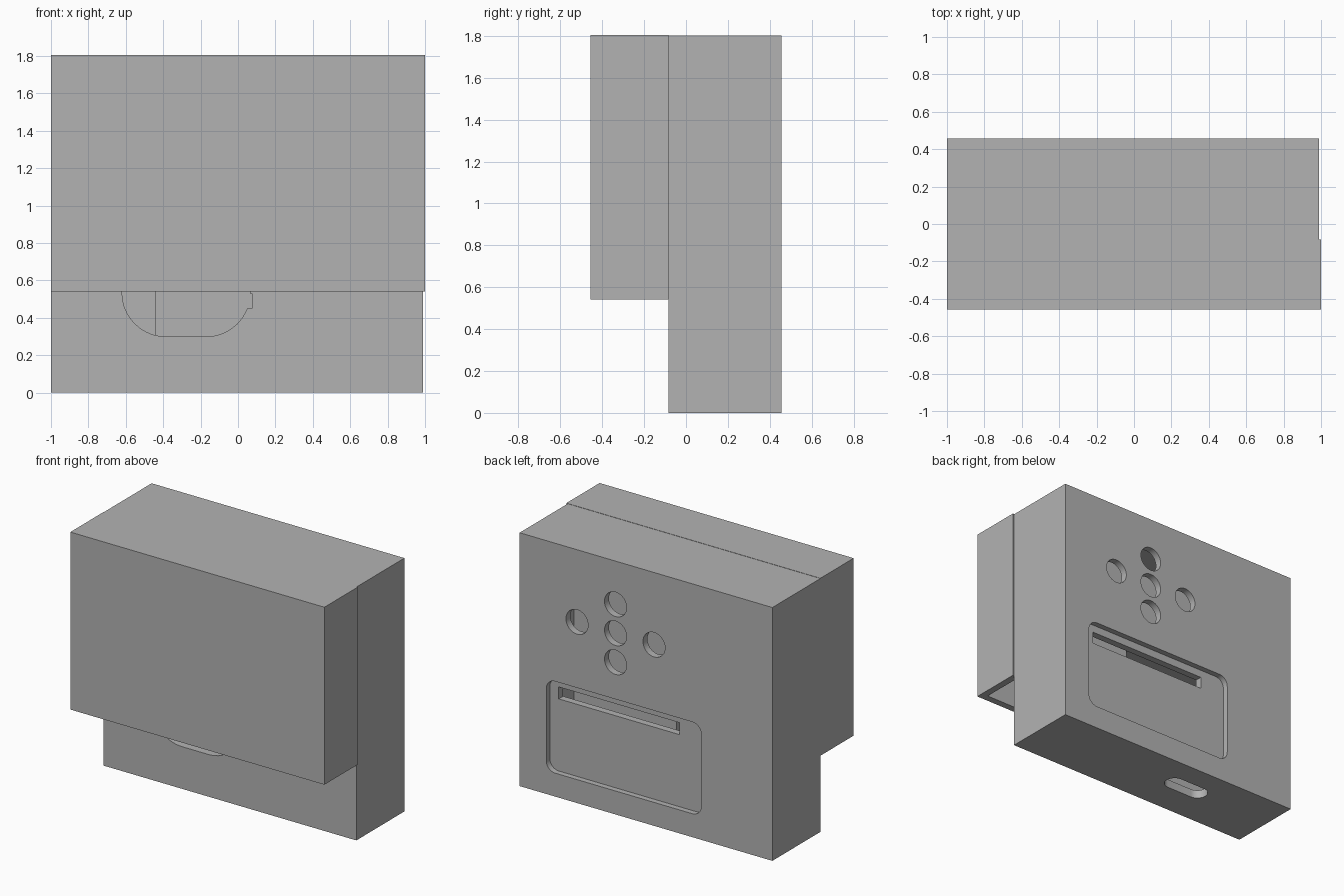
import bpy, bmesh, math
from mathutils import Vector

cube = bpy.data.objects.get("Cube")
if cube:
    bpy.data.objects.remove(cube, do_unlink=True)

grey = bpy.data.materials.new("plain grey")
grey.use_nodes = True
grey.diffuse_color = (0.45, 0.45, 0.45, 1)
grey.node_tree.nodes["Principled BSDF"].inputs["Base Color"].default_value = grey.diffuse_color


def prism(name, outline, axis, low, high):
    """Extrude a closed 2D outline along y (x, z points) or z (x, y points)."""
    bm = bmesh.new()
    place = (lambda p: (p[0], low, p[1])) if axis == "y" else (lambda p: (p[0], p[1], low))
    face = bm.faces.new([bm.verts.new(place(p)) for p in outline])
    out = bmesh.ops.extrude_face_region(bm, geom=[face])
    push = Vector((0, high - low, 0)) if axis == "y" else Vector((0, 0, high - low))
    bmesh.ops.translate(bm, vec=push, verts=[g for g in out["geom"] if isinstance(g, bmesh.types.BMVert)])
    bmesh.ops.recalc_face_normals(bm, faces=bm.faces)
    mesh = bpy.data.meshes.new(name)
    bm.to_mesh(mesh)
    bm.free()
    mesh.materials.append(grey)
    obj = bpy.data.objects.new(name, mesh)
    bpy.context.collection.objects.link(obj)
    return obj


def rounded(x0, x1, v0, v1, r_low=0, r_high=0, steps=10):
    """Rectangle outline with separate lower and upper corner radii."""
    points = []
    corners = [(x1, v0, -1, 1, r_low), (x1, v1, 1, 1, r_high),
               (x0, v1, 1, -1, r_high), (x0, v0, -1, -1, r_low)]
    for i, (x, v, sv, sx, r) in enumerate(corners):
        if r == 0:
            points.append((x, v))
            continue
        for k in range(steps + 1):
            a = math.radians(90 * (i - 1 + k / steps))
            points.append((x - sx * r + r * math.cos(a), v - sv * r + r * math.sin(a)))
    return points


def box(name, x0, x1, y0, y1, z0, z1):
    return prism(name, rounded(x0, x1, z0, z1), "y", y0, y1)


def apply_boolean(target, tool, operation="DIFFERENCE"):
    mod = target.modifiers.new("boolean", "BOOLEAN")
    mod.operation = operation
    mod.solver = "EXACT"
    mod.object = tool
    bpy.context.view_layer.objects.active = target
    bpy.ops.object.modifier_apply(modifier=mod.name)
    bpy.data.objects.remove(tool, do_unlink=True)


def finish(obj):
    bpy.ops.object.select_all(action="DESELECT")
    obj.select_set(True)
    bpy.context.view_layer.objects.active = obj
    bpy.ops.object.shade_smooth_by_angle(angle=math.radians(30))


SEAM, BACK, TOP = -0.083, 0.457, 1.803

# Hollow rear housing
housing = box("rear_housing", -1, 0.99, SEAM, BACK, 0, TOP)
apply_boolean(housing, box("cavity", -0.89, 0.88, 0, BACK - 0.05, 0.06, 1.74))

# Pocket behind the recessed panel, then the panel recess
apply_boolean(housing, box("pocket", -0.44, 0.78, BACK - 0.09, BACK - 0.02, 0.05, 0.83), "UNION")
apply_boolean(housing, prism("recess", rounded(-0.44, 0.78, 0.167, 0.82, 0.07, 0.07),
                             "y", BACK - 0.04, BACK + 0.1))

# Long slot in the panel
apply_boolean(housing, box("slot", -0.24, 0.71, BACK - 0.2, BACK + 0.1, 0.68, 0.765))

# Five round button holes in a cross
for dx, dz in [(0, 0), (0, 0.206), (0, -0.206), (0.303, 0), (-0.303, 0)]:
    ring = [(0.235 + dx + 0.087 * math.cos(math.tau * i / 40),
             1.289 + dz + 0.087 * math.sin(math.tau * i / 40)) for i in range(40)]
    apply_boolean(housing, prism("button_hole", ring, "y", BACK - 0.2, BACK + 0.1))

# Rounded front opening, with a small notched corner
apply_boolean(housing, prism("opening", rounded(-0.62, 0.065, 0.3, 1.05, 0.235),
                             "y", SEAM - 0.1, 0.1))
apply_boolean(housing, box("notch", 0, 0.075, SEAM - 0.1, 0.1, 0.45, 0.53))

# Oval cable opening in the base
apply_boolean(housing, prism("cable_opening", rounded(-0.445, -0.105, 0.15, 0.29, 0.069, 0.069),
                             "z", -0.1, 0.12))
finish(housing)

# Front cover: shell open at the bottom and towards the housing
cover = box("front_cover", -1, 1, -BACK, SEAM, 0.542, TOP + 0.002)
apply_boolean(cover, box("cover_cavity", -0.95, 0.95, -BACK + 0.05, SEAM + 0.1, 0.4, TOP - 0.05))
finish(cover)
